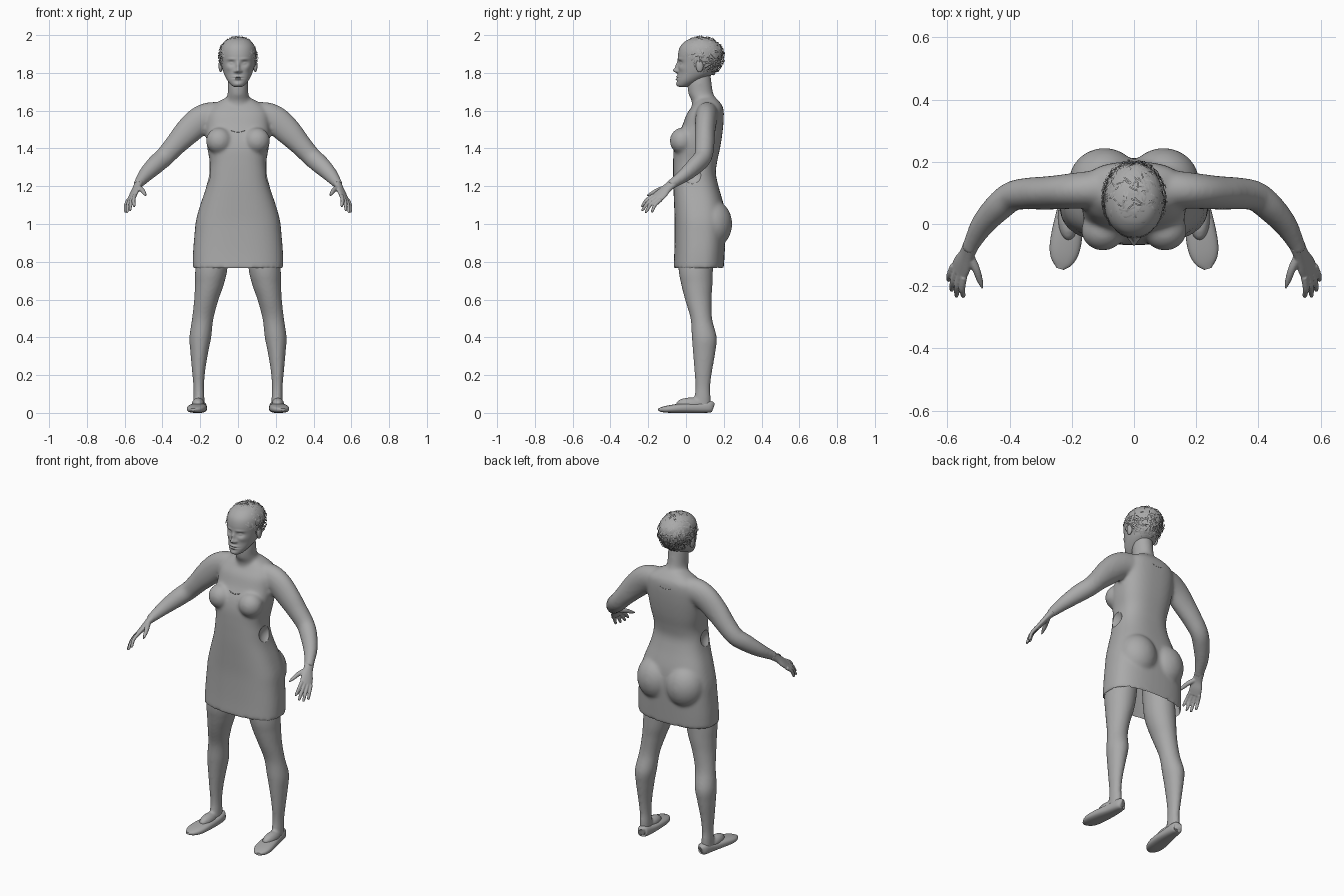
import bpy, bmesh, math, random
from mathutils import Vector

if "Cube" in bpy.data.objects:
    bpy.data.objects.remove(bpy.data.objects["Cube"])
random.seed(4)

grey = bpy.data.materials.new("matte_grey")
grey.diffuse_color = (0.4, 0.4, 0.4, 1)
grey.use_nodes = True
grey.node_tree.nodes["Principled BSDF"].inputs["Base Color"].default_value = grey.diffuse_color


def finish(bm, name):
    bmesh.ops.recalc_face_normals(bm, faces=bm.faces)
    me = bpy.data.meshes.new(name)
    bm.to_mesh(me)
    bm.free()
    me.materials.append(grey)
    ob = bpy.data.objects.new(name, me)
    bpy.context.collection.objects.link(ob)
    return ob


def activate(ob):
    bpy.ops.object.select_all(action='DESELECT')
    ob.select_set(True)
    bpy.context.view_layer.objects.active = ob


def smooth(ob, angle=50):
    activate(ob)
    bpy.ops.object.shade_smooth_by_angle(angle=math.radians(angle))


def dense(rows, k=6):
    """Catmull-Rom resampling of a table of rows."""
    out = []
    for i in range(len(rows) - 1):
        a, b, c, d = (rows[min(max(i + j, 0), len(rows) - 1)] for j in (-1, 0, 1, 2))
        for s in range(k):
            t = s / k
            out.append([q + .5 * t * (r - p + t * (2*p - 5*q + 4*r - u + t * (3*(q - r) + u - p)))
                        for p, q, r, u in zip(a, b, c, d)])
    return out + [list(rows[-1])]


def skin_rings(bm, rings):
    vs = [[bm.verts.new(p) for p in ring] for ring in rings]
    n = len(vs[0])
    for a, b in zip(vs, vs[1:]):
        for i in range(n):
            bm.faces.new((a[i], a[(i+1) % n], b[(i+1) % n], b[i]))
    bm.faces.new(vs[0])
    bm.faces.new(vs[-1])


def oval(n, e):
    for i in range(n):
        c, s = math.cos(math.tau * i / n), math.sin(math.tau * i / n)
        yield math.copysign(abs(c) ** (2/e), c), math.copysign(abs(s) ** (2/e), s)


def stack(bm, rows, e=2.3, n=48, k=6, sx=1):
    """Horizontal rings: z, x min, x max, y front, y back."""
    skin_rings(bm, [[(sx * ((a+b)/2 + (b-a)/2*u), (f+g)/2 + (g-f)/2*v, z) for u, v in oval(n, e)]
                    for z, a, b, f, g in dense(rows, k)])


def tube(bm, rows, side, sx=1, e=2, n=20, k=5):
    """Rings across a path: x, y, z, half thickness, half width along side."""
    rows = dense(rows, k)
    pts = [Vector(r[:3]) for r in rows]
    rings = []
    for i, r in enumerate(rows):
        t = (pts[min(i+1, len(pts)-1)] - pts[max(i-1, 0)]).normalized()
        b = Vector(side)
        b = (b - t * b.dot(t)).normalized()
        m = t.cross(b)
        ring = [pts[i] + m * r[3] * u + b * r[4] * v for u, v in oval(n, e)]
        rings.append([(sx * p.x, p.y, p.z) for p in ring])
    skin_rings(bm, rings)


def blob(bm, c, r):
    vs = bmesh.ops.create_uvsphere(bm, u_segments=24, v_segments=16, radius=1)['verts']
    for v in vs:
        v.co = Vector(c) + Vector([p * q for p, q in zip(v.co, r)])


def fuse(ob, voxel, rounds):
    activate(ob)
    m = ob.modifiers.new("fuse", 'REMESH')
    m.mode, m.voxel_size = 'VOXEL', voxel
    s = ob.modifiers.new("relax", 'SMOOTH')
    s.factor, s.iterations = .5, rounds
    for name in ("fuse", "relax"):
        bpy.ops.object.modifier_apply(modifier=name)


# Dress, trunk, neck and arms, fused into one soft surface
trunk = [(.765, .24, -.066, .2), (.85, .238, -.062, .205), (.95, .23, -.06, .21), (1.02, .222, -.06, .21),
         (1.1, .2, -.063, .2), (1.2, .167, -.067, .172), (1.27, .154, -.068, .158), (1.33, .15, -.068, .165),
         (1.4, .162, -.065, .18), (1.46, .168, -.05, .19), (1.52, .168, -.02, .197), (1.58, .165, .003, .2),
         (1.62, .145, .03, .195), (1.65, .10, .05, .175), (1.67, .06, .06, .155)]
bm = bmesh.new()
stack(bm, [(z, -w, w, f, b) for z, w, f, b in trunk], 2.6)
neck = [(1.6, .1, .03, .18), (1.65, .068, .03, .165), (1.69, .055, .012, .145), (1.75, .054, .01, .135), (1.8, .05, .03, .13)]
stack(bm, [(z, -w, w, f, b) for z, w, f, b in neck], 2)
arm = [(.07, .115, 1.575, .07, .065), (.15, .11, 1.57, .075, .06), (.21, .105, 1.54, .077, .057),
       (.275, .1, 1.48, .07, .054), (.335, .098, 1.415, .058, .052), (.39, .09, 1.355, .052, .048),
       (.435, .055, 1.315, .05, .046), (.485, .0, 1.265, .041, .038), (.52, -.06, 1.222, .029, .028),
       (.533, -.085, 1.205, .025, .027)]
for s in (-1, 1):
    tube(bm, arm, (0, 1, 0), s)
    blob(bm, (s*.1, -.02, 1.44), (.07, .066, .07))       # bust
    blob(bm, (s*.095, .135, 1.0), (.115, .11, .13))      # seat
body = finish(bm, "dress_and_upper_body")
fuse(body, .009, 9)

# Side cutouts of the dress, as shallow recesses
bm = bmesh.new()
for s in (-1, 1):
    blob(bm, (s*.195, .03, 1.265), (.06, .07, .062))
cutter = finish(bm, "side_cutout_cutter")
cutter.hide_render = True
cut = body.modifiers.new("side_cutouts", 'BOOLEAN')
cut.operation, cut.object = 'DIFFERENCE', cutter
activate(body)
bpy.ops.object.modifier_apply(modifier="side_cutouts")
cutter.hide_set(True)

# Open hem
bm = bmesh.new()
bm.from_mesh(body.data)
bmesh.ops.delete(bm, geom=[f for f in bm.faces if f.normal.z < -.7 and f.calc_center_median().z < .79],
                 context='FACES')
bm.to_mesh(body.data)
bm.free()
smooth(body, 40)

# Neckline seams on the chest and the back
for name, y, z0, dip in (("front_neckline", -1, 1.495, -.008), ("back_neckline", 1, 1.585, -.006)):
    rows = []
    for i in range(9):
        x = -.035 + .07 * i / 8
        hit, p, nrm, _ = body.ray_cast(Vector((x, y, z0 + dip * (1 - (x/.035)**2))), Vector((0, -y, 0)))
        if hit:
            rows.append((*p, .002, .002))
    bm = bmesh.new()
    tube(bm, rows, (0, 0, 1), n=6, k=2)
    smooth(finish(bm, name))

# Legs with feet
leg = [(.95, .04, .2, -.04, .15), (.77, .055, .225, -.04, .143), (.68, .075, .228, -.025, .14),
       (.6, .103, .232, -.005, .135), (.5, .13, .243, .024, .138), (.4, .142, .257, .031, .162),
       (.32, .158, .252, .037, .155), (.22, .174, .243, .045, .138), (.14, .18, .236, .05, .128),
       (.08, .178, .236, .045, .13), (.03, .178, .236, .04, .13)]
for s, side in ((-1, "right"), (1, "left")):
    bm = bmesh.new()
    stack(bm, leg, 2, 32, 6, s)
    blob(bm, (s*.211, .02, .045), (.034, .075, .036))
    ob = finish(bm, side + "_leg")
    fuse(ob, .008, 4)
    smooth(ob)

    # Flat slip-on shoe
    bm = bmesh.new()
    tube(bm, [(.197, .141, .032, .018, .012), (.2, .128, .033, .031, .03), (.204, .06, .027, .027, .04),
              (.214, -.02, .025, .025, .049), (.223, -.08, .021, .021, .049), (.231, -.12, .018, .015, .036),
              (.238, -.144, .017, .007, .012)], (1, 0, 0), s, 2.6, 28)
    smooth(finish(bm, side + "_shoe"))

    # Hand: palm, four fingers and thumb
    bm = bmesh.new()
    tube(bm, [(.523, -.065, 1.218, .024, .027), (.538, -.1, 1.19, .017, .028), (.552, -.13, 1.16, .015, .036),
              (.565, -.158, 1.135, .011, .036)], (.045, .05, -.03), s)
    mid, spread = Vector((.564, -.152, 1.14)), Vector((.045, .05, -.03)).normalized()
    tips = [(.55, -.237, 1.092), (.572, -.236, 1.07), (.588, -.217, 1.06), (.598, -.184, 1.062)]
    for i, tip in enumerate(tips):
        a, b = mid + spread * (-.028 + .0185 * i), Vector(tip)
        c = a.lerp(b, .5) + Vector((.004, -.004, .006))
        tube(bm, [(*a, .011, .011), (*c, .0095, .0095), (*a.lerp(b, .88), .008, .008), (*b, .004, .004)],
             spread, s, n=10)
    tube(bm, [(.53, -.1, 1.195, .015, .015), (.508, -.145, 1.18, .013, .013), (.496, -.18, 1.163, .01, .01),
              (.487, -.207, 1.15, .004, .004)], (0, 0, 1), s, n=10)
    ob = finish(bm, side + "_hand")
    fuse(ob, .0035, 3)
    smooth(ob)

# Head, with the face pressed out and in by soft bumps: x, z, x radius, z radius, push
bm = bmesh.new()
head = [(1.724, .015, -.03, .0), (1.733, .033, -.045, .025), (1.76, .056, -.047, .08), (1.8, .076, -.042, .15),
        (1.85, .089, -.042, .183), (1.9, .095, -.042, .195), (1.94, .088, -.03, .187), (1.97, .066, .0, .155),
        (1.985, .035, .035, .115), (1.988, .01, .055, .09)]
stack(bm, [(z, -w, w, f, b) for z, w, f, b in head], 2.1, 128, 12)
bumps = [(0, 1.812, .013, .012, .024), (0, 1.835, .009, .022, .014), (.015, 1.808, .008, .007, .008),
         (.036, 1.852, .017, .012, -.013), (.036, 1.851, .011, .006, .008), (.035, 1.873, .024, .007, .004),
         (0, 1.779, .021, .005, .009), (0, 1.767, .018, .005, .009), (0, 1.773, .024, .0025, -.006),
         (.05, 1.825, .018, .016, .005), (0, 1.74, .02, .011, .005)]
for v in bm.verts:
    if v.co.y < .06:
        push = sum(d * math.exp(-((abs(v.co.x) - x) / a)**2 - ((v.co.z - z) / b)**2) for x, z, a, b, d in bumps)
        v.co.y -= push
smooth(finish(bm, "head"), 80)

# Ears
for s, side in ((-1, "right"), (1, "left")):
    bm = bmesh.new()
    blob(bm, (s*.092, .072, 1.838), (.011, .02, .034))
    smooth(finish(bm, side + "_ear"))

# Short curly hair: thin bent ribbons lying over the scalp
bm = bmesh.new()
centre, size = Vector((0, .083, 1.885)), Vector((.103, .12, .108))
count = 0
while count < 520:
    d = Vector([random.gauss(0, 1) for _ in range(3)]).normalized()
    p = centre + d * size
    if p.z < max(1.785, 1.935 - 1.25 * (p.y + .04)):
        continue
    count += 1
    comb = Vector((random.uniform(-1, 1), random.uniform(-1, 1), random.uniform(-1.4, .3)))
    lift, bend, prev = random.uniform(.95, 1.03), random.uniform(-.25, .25), None
    for i in range(6):
        comb = (comb - d * comb.dot(d)).normalized()
        across = d.cross(comb)
        q = centre + d * size * (lift + .03 * math.sin(i * .9))
        pair = [bm.verts.new(q + across * w) for w in (-.0026, .0026)]
        if prev:
            bm.faces.new((prev[0], prev[1], pair[1], pair[0]))
        prev = pair
        d = (d + comb * .085).normalized()
        comb = comb + across * bend
smooth(finish(bm, "hair_strands"))
